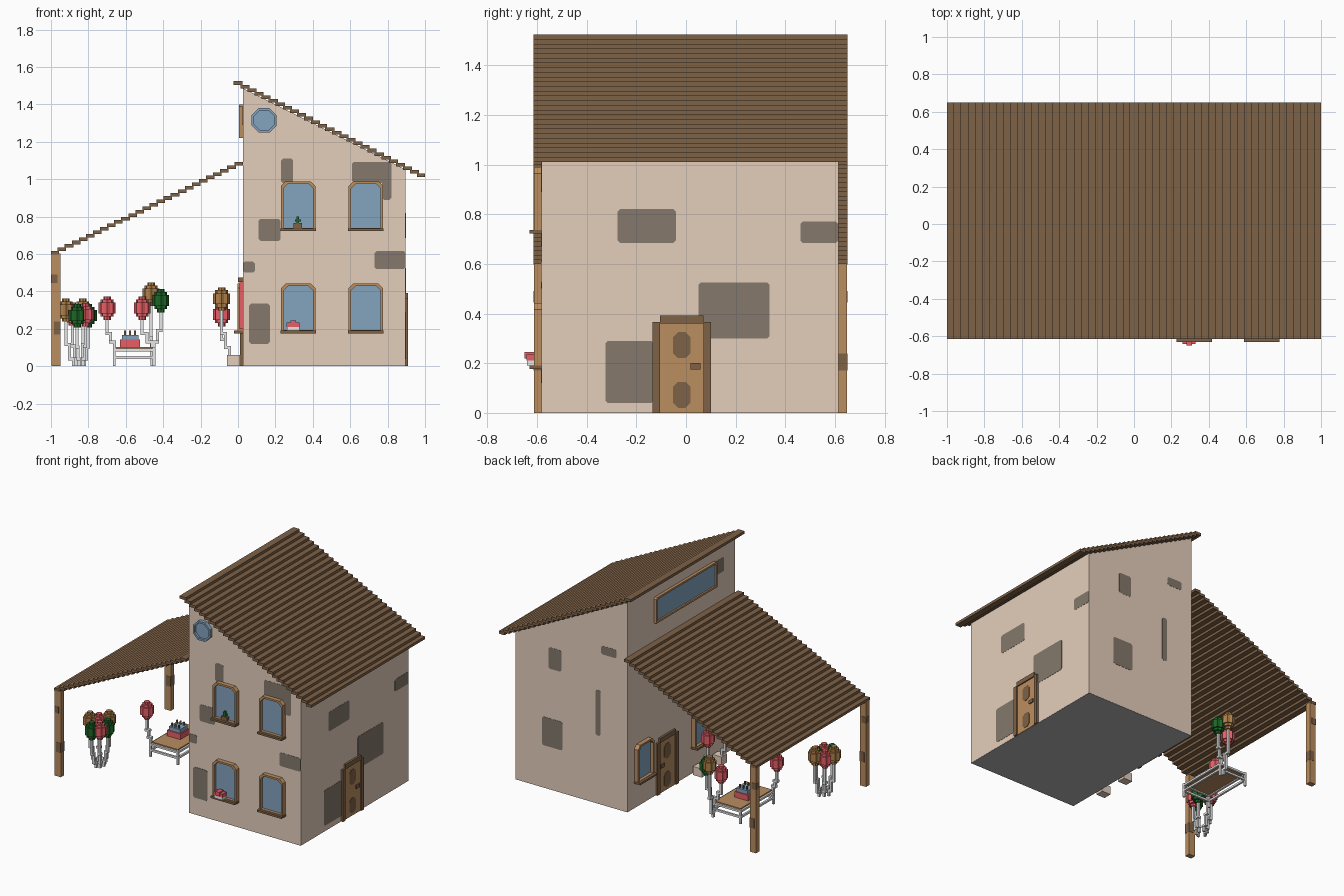
import bpy, bmesh, math

if "Cube" in bpy.data.objects:
    bpy.data.objects.remove(bpy.data.objects["Cube"])


def material(name, r, g, b):
    m = bpy.data.materials.new(name)
    m.diffuse_color = [((c / 255 + 0.055) / 1.055) ** 2.4 for c in (r, g, b)] + [1]
    m.use_nodes = True
    m.node_tree.nodes["Principled BSDF"].inputs["Base Color"].default_value = m.diffuse_color
    return m


WALL = material("beige plaster", 228, 206, 187)
PATCH = material("worn plaster", 133, 121, 108)
DARK = material("dark wood", 127, 98, 71)
WOOD = material("light wood", 187, 142, 96)
GLASS = material("blue glass", 132, 163, 191)
RED = material("red", 232, 95, 102)
GREEN = material("green", 30, 102, 38)
WHITE = material("white", 240, 240, 240)
GREY = material("grey floor", 180, 180, 180)
GOLD = material("ochre", 176, 128, 74)


def finish(name, bm, mat):
    bmesh.ops.recalc_face_normals(bm, faces=bm.faces)
    me = bpy.data.meshes.new(name)
    bm.to_mesh(me)
    bm.free()
    me.materials.append(mat)
    ob = bpy.data.objects.new(name, me)
    bpy.context.collection.objects.link(ob)
    return ob


def boxes(name, mat, *limits):
    """One object made of boxes, each (x0, x1, y0, y1, z0, z1)."""
    bm = bmesh.new()
    for x0, x1, y0, y1, z0, z1 in limits:
        vs = bmesh.ops.create_cube(bm, size=1)["verts"]
        for v in vs:
            v.co = (x1 if v.co.x > 0 else x0, y1 if v.co.y > 0 else y0, z1 if v.co.z > 0 else z0)
    return finish(name, bm, mat)


# Maps wall coordinates (u along, v up, d outward) to space
X0, X1, Y0, Y1 = 0.026, 0.896, -0.582, 0.613
SIDES = {"front": lambda u, v, d: (u, Y0 - d, v),
         "right": lambda u, v, d: (X1 + d, u, v),
         "left": lambda u, v, d: (X0 - d, u, v),
         "back": lambda u, v, d: (u, Y1 + d, v)}


def outline(u0, u1, v0, v1, top=0.0, bottom=0.0):
    """Rectangle with cut corners."""
    return [(u0 + bottom, v0), (u1 - bottom, v0), (u1, v0 + bottom), (u1, v1 - top),
            (u1 - top, v1), (u0 + top, v1), (u0, v1 - top), (u0, v0 + bottom)]


def plate(name, side, pts, d0, d1, mat, hole=None):
    """Extruded outline on a wall, optionally with a hole of equal point count."""
    bm = bmesh.new()
    put = SIDES[side]
    loops = [[bm.verts.new(put(u, v, d)) for u, v in p]
             for p in (pts, hole or []) for d in (d0, d1)]
    a, b, c, e = loops
    pairs = [(a, b)] + ([(c, e), (a, c), (b, e)] if hole else [])
    n = len(pts)
    for p, q in pairs:
        for i in range(n):
            j = (i + 1) % n
            bm.faces.new((p[i], p[j], q[j], q[i]))
    if not hole:
        bm.faces.new(a)
        bm.faces.new(b)
    bmesh.ops.remove_doubles(bm, verts=bm.verts, dist=1e-5)
    return finish(name, bm, mat)


def window(name, side, u0, u1, v0, v1, depth=0.03, cut=0.025, sill=True):
    t = 0.013
    inner = outline(u0 + t, u1 - t, v0 + t, v1 - t, cut)
    plate(name + "_frame", side, outline(u0, u1, v0, v1, cut), 0, depth, WOOD, inner)
    plate(name + "_glass", side, inner, 0, 0.009, GLASS)
    if sill:
        plate(name + "_sill", side, outline(u0 - 0.003, u1 + 0.003, v0 - 0.004, v0 + 0.01),
              0, 0.048, DARK)


def door(name, side, c):
    plate(name + "_panel", side, outline(c - 0.09, c + 0.09, 0, 0.365), 0, 0.006, WOOD)
    for s in (-1, 1):
        a, b = sorted((c + s * 0.087, c + s * 0.117))
        plate(name + "_jamb", side, outline(a, b, 0, 0.365), 0, 0.014, DARK)
    plate(name + "_lintel", side, outline(c - 0.087, c + 0.087, 0.36, 0.392), 0, 0.014, DARK)
    for v in (0.02, 0.22):
        plate(name + "_inset", side, outline(c - 0.035, c + 0.035, v, v + 0.105, 0.02, 0.02),
              0.006, 0.009, DARK)
    plate(name + "_handle", side, outline(c + 0.035, c + 0.075, 0.175, 0.2), 0.006, 0.014, DARK)


# House body and floor
plate("house_body", "front", [(X0, 0.001), (X1, 0.001), (X1, 1.052), (X0, 1.487)],
      0, Y0 - Y1, WALL)
boxes("floor", GREY, (X0 + 0.001, X1 - 0.001, Y0 + 0.001, Y1 - 0.001, 0, 0.002))

# Stepped slat roofs over the house and the porch
N, W = 27, 1.02 / 27
boxes("main_roof", DARK, *[(-0.025 + i * W, -0.02 + (i + 1) * W + (0.006 if i < N - 1 else 0),
                            -0.614, 0.65, 1.505 - i * 0.019, 1.524 - i * 0.019) for i in range(N)])
boxes("porch_roof", DARK, *[(0.024 - (i + 1) * W - (0.006 if i < N - 1 else 0.004), 0.026 - i * W,
                             -0.614, 0.65, 1.073 - i * 0.0183, 1.092 - i * 0.0183) for i in range(N)])

# Porch posts with worn spots
for y in (-0.612, 0.61):
    boxes("porch_post", WOOD, (-0.998, -0.95, y, y + 0.038, 0, 0.602))
    boxes("post_spots", DARK, (-0.999, -0.965, y - 0.002, y + 0.04, 0.445, 0.49),
          (-0.985, -0.949, y - 0.002, y + 0.04, 0.17, 0.24))

# Worn plaster patches
PATCHES = {
    "front": [(0.23, 0.295, 0.98, 1.11), (0.61, 0.82, 0.98, 1.092), (0.77, 0.82, 0.89, 1.0),
              (0.11, 0.228, 0.67, 0.787), (0.73, X1, 0.52, 0.615), (X0, 0.09, 0.5, 0.56),
              (0.06, 0.17, 0.12, 0.335)],
    "right": [(-0.275, -0.04, 0.685, 0.82), (0.46, Y1, 0.685, 0.77), (0.05, 0.337, 0.3, 0.525),
              (-0.325, -0.13, 0.04, 0.29)],
    "back": [(0.54, 0.64, 0.85, 1.0), (0.11, 0.23, 1.06, 1.12), (0.235, 0.275, 0.48, 0.8),
             (0.53, 0.69, 0.3, 0.5)],
    "left": [(-0.46, -0.37, 1.29, 1.39)]}
for side, rects in PATCHES.items():
    for k, r in enumerate(rects):
        plate("worn_patch", side, outline(*r, 0.01, 0.01), 0, 0.001 + k * 0.0002, PATCH)

# Windows and doors
for u in (0.23, 0.592):
    for v in (0.18, 0.727):
        window("front_window", "front", u, u + 0.184, v, v + 0.262)
for u in (0.355, -0.28):
    window("porch_window", "left", u, u + 0.182, 0.18, 0.442)
window("upper_window", "left", -0.36, 0.32, 1.22, 1.4, 0.02, 0.012, False)


def disc(r):
    return [(0.14 + r * math.cos(math.pi * (i + 0.5) / 4), 1.315 + r * math.sin(math.pi * (i + 0.5) / 4))
            for i in range(8)]


plate("round_window_glass", "front", disc(0.062), 0, 0.009, GLASS)
plate("round_window_rim", "front", disc(0.072), 0, 0.025, GLASS, disc(0.058))
door("side_door", "right", -0.017)
door("porch_door", "left", 0.18)
plate("red_hanging", "left", outline(-0.51, -0.36, 0.2, 0.45), 0, 0.018, RED)
plate("hanging_rail", "left", outline(-0.52, -0.35, 0.45, 0.475), 0, 0.025, DARK)

# Potted plants on the front sills
boxes("plant_pot", DARK, (0.297, 0.343, -0.612, -0.585, 0.737, 0.765))
boxes("plant_leaves", GREEN, (0.313, 0.327, -0.606, -0.594, 0.765, 0.8),
      (0.305, 0.337, -0.604, -0.596, 0.775, 0.785))
boxes("flower_box", WHITE, (0.262, 0.328, -0.64, -0.602, 0.19, 0.212))
boxes("flowers", RED, (0.26, 0.33, -0.642, -0.6, 0.21, 0.235), (0.28, 0.31, -0.65, -0.605, 0.218, 0.245))

# Table with a white frame, and a cake
boxes("table_top", WOOD, (-0.655, -0.455, -0.02, 0.33, 0.088, 0.102))
t = 0.014
boxes("table_frame", WHITE,
      *[(x, x + t, y, y + t, 0, 0.1) for x in (-0.668, -0.456) for y in (-0.034, 0.33)],
      *[(-0.668, -0.442, y, y + t, z, z + t) for y in (-0.034, 0.33) for z in (0.04, 0.08)],
      *[(x, x + t, -0.034, 0.344, z, z + t) for x in (-0.668, -0.456) for z in (0.04, 0.08)])
boxes("cake_base", RED, (-0.63, -0.525, 0.11, 0.21, 0.102, 0.142))
boxes("cake_icing", GLASS, (-0.62, -0.533, 0.117, 0.203, 0.142, 0.168))
boxes("cake_candles", DARK, *[(x, x + 0.01, y, y + 0.01, 0.168, 0.19)
                              for x in (-0.61, -0.583, -0.556) for y in (0.127, 0.183)])


def balloon(x, y, z, mat, bx, by, bz=0.0):
    """Stepped, ribbed balloon on a jogged white string from its base."""
    prof = [(0, -0.062), (0.02, -0.062), (0.02, -0.045), (0.034, -0.045), (0.034, -0.028),
            (0.045, -0.028), (0.045, 0.03), (0.034, 0.03), (0.034, 0.047), (0.02, 0.047),
            (0.02, 0.062), (0, 0.062)]
    bm = bmesh.new()
    vs = [bm.verts.new((r, 0, h)) for r, h in prof]
    es = [bm.edges.new(p) for p in zip(vs, vs[1:])]
    bmesh.ops.spin(bm, geom=vs + es, cent=(0, 0, 0), axis=(0, 0, 1), angle=2 * math.pi, steps=16)
    bmesh.ops.remove_doubles(bm, verts=bm.verts, dist=1e-4)
    for v in bm.verts:
        if round(math.atan2(v.co.y, v.co.x) / (math.pi / 8)) % 2:
            v.co.xy *= 0.84
    bmesh.ops.translate(bm, verts=bm.verts, vec=(x, y, z))
    finish("balloon", bm, mat)
    r, low, mid = 0.008, bz + 0.04, bz + 0.4 * (z - 0.06 - bz) + 0.02
    mx, my = (x + bx) / 2, (y + by) / 2

    def span(a, b):
        return min(a, b) - r, max(a, b) + r
    boxes("balloon_string", WHITE, (bx - r, bx + r, by - r, by + r, bz, low + r),
          (*span(bx, mx), *span(by, my), low - r, low + r),
          (mx - r, mx + r, my - r, my + r, low, mid + r),
          (*span(mx, x), *span(my, y), mid - r, mid + r),
          (x - r, x + r, y - r, y + r, mid, z - 0.055))


# Balloon cluster near the front post
for x, y, z, m in ((-0.815, -0.37, 0.275, RED), (-0.885, -0.28, 0.28, RED),
                   (-0.86, -0.395, 0.27, GREEN), (-0.8, -0.305, 0.27, GREEN),
                   (-0.92, -0.33, 0.3, GOLD), (-0.83, -0.245, 0.3, GOLD)):
    balloon(x, y, z, m, -0.845 + (x + 0.85) * 0.5, -0.33 + (y + 0.33) * 0.5)

# Balloons tied to the table corners
balloon(-0.7, -0.01, 0.31, RED, -0.661, -0.027, 0.09)
balloon(-0.512, 0.34, 0.31, RED, -0.46, 0.337, 0.09)
balloon(-0.465, 0.4, 0.385, GOLD, -0.46, 0.355, 0)
balloon(-0.413, 0.36, 0.35, GREEN, -0.449, 0.337, 0.09)

# Balloons on weights beside the house wall
for y, z, m in ((-0.12, 0.275, RED), (-0.34, 0.36, GOLD)):
    boxes("balloon_weight", WALL, (-0.06, 0.01, y - 0.03, y + 0.03, 0, 0.06))
    balloon(-0.088, y, z, m, -0.045, y, 0.06)
